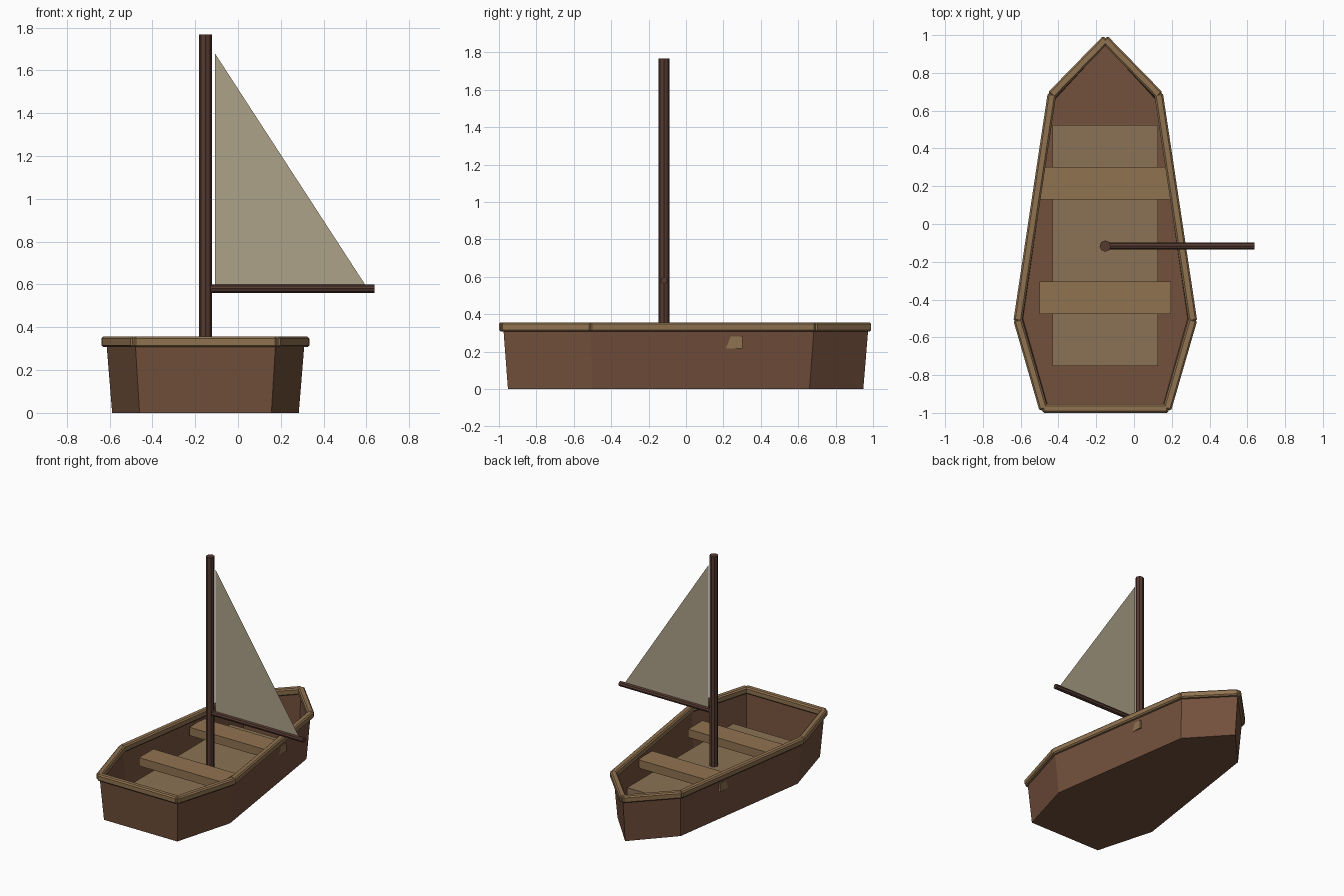
import bpy, bmesh, math
from mathutils import Vector

if "Cube" in bpy.data.objects:
    bpy.data.objects.remove(bpy.data.objects["Cube"])

CX, MAST_Y = -0.152, -0.117   # hull centre line, mast position


def material(name, r, g, b):
    m = bpy.data.materials.new(name)
    m.diffuse_color = (r, g, b, 1)
    m.use_nodes = True
    m.node_tree.nodes["Principled BSDF"].inputs["Base Color"].default_value = m.diffuse_color
    return m


HULL = material("hull_wood", 0.17, 0.08, 0.045)
TRIM = material("trim_wood", 0.28, 0.17, 0.08)
BOARD = material("board_wood", 0.26, 0.17, 0.09)
DARK = material("dark_wood", 0.09, 0.042, 0.03)
CLOTH = material("sail_cloth", 0.42, 0.36, 0.25)


def finish(name, bm, mat):
    bmesh.ops.recalc_face_normals(bm, faces=bm.faces)
    mesh = bpy.data.meshes.new(name)
    bm.to_mesh(mesh)
    bm.free()
    mesh.materials.append(mat)
    ob = bpy.data.objects.new(name, mesh)
    bpy.context.collection.objects.link(ob)
    return ob


def box(name, centre, size, mat, angle=0.0, bevel=0.0):
    bm = bmesh.new()
    bmesh.ops.create_cube(bm, size=1)
    bmesh.ops.scale(bm, vec=size, verts=bm.verts)
    if bevel:
        bmesh.ops.bevel(bm, geom=bm.edges[:], offset=bevel, segments=1, affect='EDGES')
    ob = finish(name, bm, mat)
    ob.location = centre
    ob.rotation_euler.z = angle
    return ob


def pole(name, start, end, radius, mat):
    start, end = Vector(start), Vector(end)
    bm = bmesh.new()
    bmesh.ops.create_cone(bm, cap_ends=True, segments=8, radius1=radius,
                          radius2=radius, depth=(end - start).length)
    ob = finish(name, bm, mat)
    ob.location = (start + end) / 2
    ob.rotation_euler = (end - start).to_track_quat('Z', 'Y').to_euler()
    return ob


def outline(half):
    # mirror a half outline (bow first) into a closed loop
    return [(CX + x, y) for x, y in half] + [(CX - x, y) for x, y in half[:0:-1]]


# hull: open flared shell with a flat bottom
top = outline([(0, 0.975), (0.283, 0.685), (0.463, -0.51), (0.328, -0.977)])
bottom = outline([(0, 0.948), (0.266, 0.66), (0.436, -0.50), (0.308, -0.952)])
bm = bmesh.new()
low = [bm.verts.new((x, y, 0)) for x, y in bottom]
high = [bm.verts.new((x, y, 0.33)) for x, y in top]
bm.faces.new(low)
n = len(low)
for i in range(n):
    j = (i + 1) % n
    bm.faces.new((low[i], low[j], high[j], high[i]))
hull = finish("hull", bm, HULL)

# recalculated normals on an open shell: keep the bottom facing down
if hull.data.polygons[0].normal.z > 0:
    hull.data.flip_normals()

# gunwale: one chamfered beam along each hull edge
for i in range(n):
    a, b = Vector(top[i]), Vector(top[(i + 1) % n])
    d, mid = b - a, (a + b) / 2
    box(f"gunwale_{i + 1}", (mid.x, mid.y, 0.332), (d.length + 0.012, 0.046, 0.05),
        TRIM, math.atan2(d.y, d.x), 0.009)

# floorboard and two bench seats
box("floorboard", (CX, -0.113, 0.125), (0.56, 1.275, 0.09), BOARD)
for name, y in (("front_seat", -0.39), ("back_seat", 0.215)):
    box(name, (CX, y, 0.249), (0.694, 0.172, 0.063), TRIM)

# mast and boom
pole("mast", (CX, MAST_Y, 0.1), (CX, MAST_Y, 1.767), 0.03, DARK)
pole("boom", (CX, MAST_Y, 0.58), (0.637, MAST_Y, 0.58), 0.019, DARK)

# triangular sail
bm = bmesh.new()
bm.faces.new([bm.verts.new((x, MAST_Y, z))
              for x, z in ((-0.108, 0.59), (0.6, 0.59), (-0.108, 1.68))])
finish("sail", bm, CLOTH)
